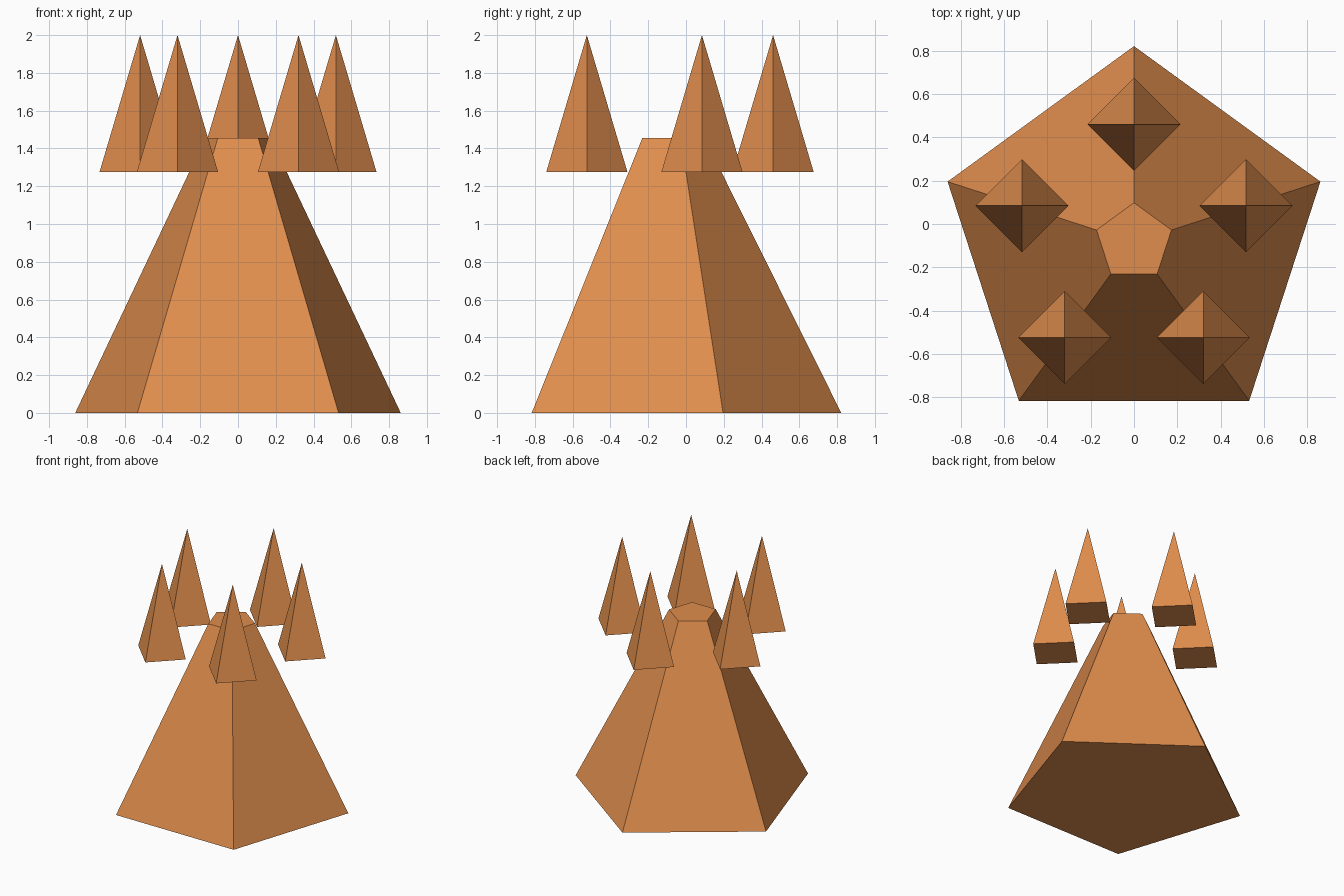
import bpy
from math import sin, cos, tau

cube = bpy.data.objects.get("Cube")
if cube:
    bpy.data.objects.remove(cube, do_unlink=True)

# Single clay orange colour
COLOUR = (0.75, 0.27, 0.075, 1.0)
clay = bpy.data.materials.new("clay_orange")
clay.use_nodes = True
clay.diffuse_color = COLOUR
for node in clay.node_tree.nodes:
    if node.type == 'BSDF_PRINCIPLED':
        node.inputs["Base Color"].default_value = COLOUR

SIDES = 5
CENTRE_Y = -0.084   # the pentagon's axis sits behind its bounding-box centre


def add_cone(name, sides, bottom_radius, top_radius, x, y, z_low, z_high):
    """Flat-shaded cone with one corner pointing to the back (+y)."""
    bpy.ops.mesh.primitive_cone_add(
        vertices=sides, radius1=bottom_radius, radius2=top_radius,
        depth=z_high - z_low, location=(x, y, (z_low + z_high) / 2))
    obj = bpy.context.object
    obj.name = name
    obj.data.materials.append(clay)
    return obj


# Truncated five-sided body
add_cone("body", SIDES, 0.906, 0.182, 0, CENTRE_Y, 0, 1.455)

# Ring of floating four-sided spikes, one over each corner of the body
RING = 0.545
for i in range(SIDES):
    angle = tau * i / SIDES
    add_cone(f"spike_{i + 1}", 4, 0.215, 0,
             RING * sin(angle), CENTRE_Y + RING * cos(angle), 1.275, 2.0)
